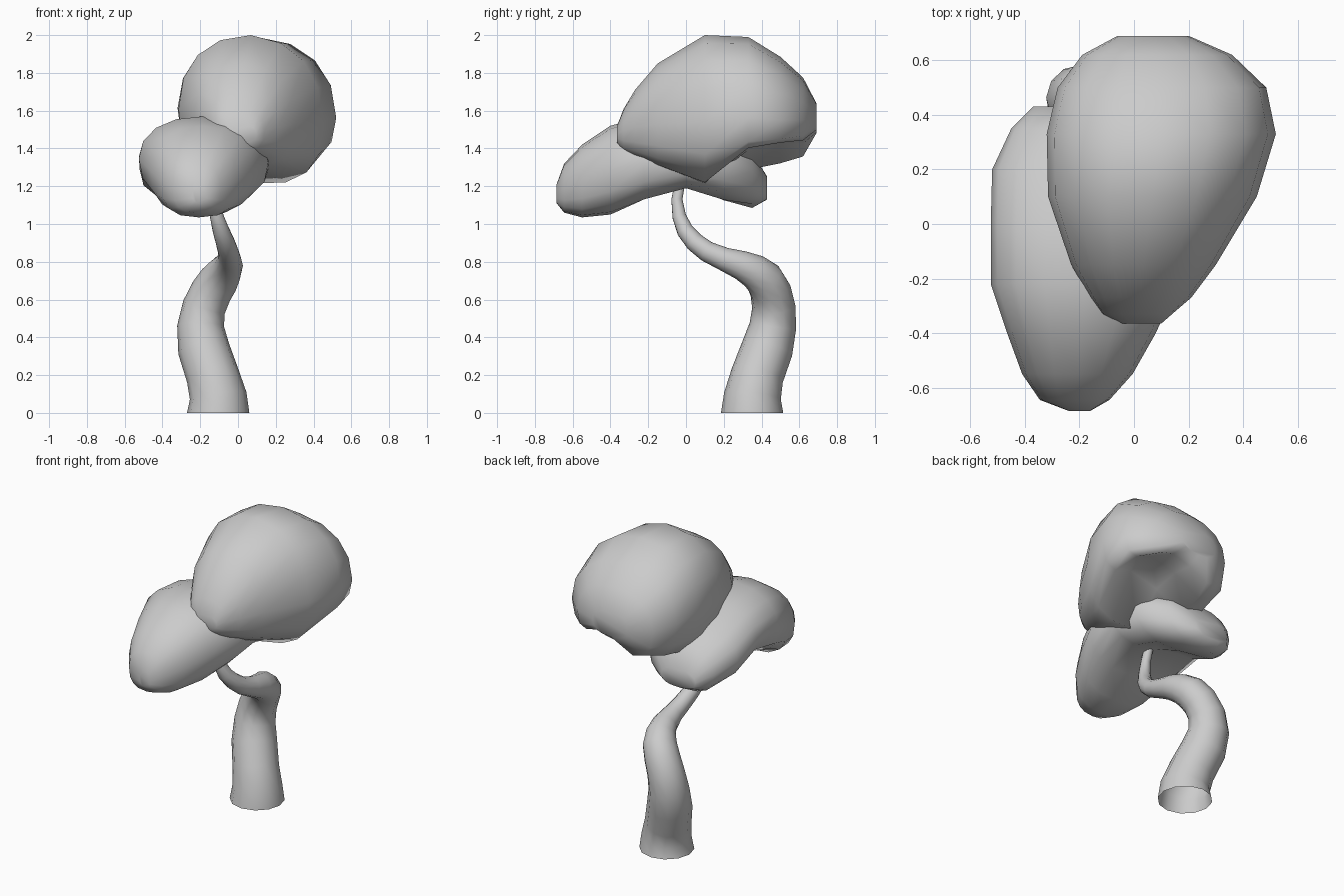
import bpy, bmesh, math

if "Cube" in bpy.data.objects:
    bpy.data.objects.remove(bpy.data.objects["Cube"])

SIDES = 16


def spow(v, e):
    return math.copysign(abs(v) ** e, v)


def foliage(name, sections, hollow_u, low_exp):
    """Loft closed blob along y. Section: y, x0, x1, z0, z1, underside lift, right side tilt."""
    bm = bmesh.new()
    rings = []
    for y, x0, x1, z0, z1, lift, tilt in sections:
        xc, zc, rx, rz = (x0 + x1) / 2, (z0 + z1) / 2, (x1 - x0) / 2, (z1 - z0) / 2
        ring = []
        for i in range(SIDES):
            a = 2 * math.pi * i / SIDES
            c, s = math.cos(a), math.sin(a)
            e = low_exp if s < 0 else 0.9
            u, w = spow(c, e), spow(s, e)
            z = zc + rz * w + tilt * max(u, 0) * (1 - 0.5 * abs(w))
            if w < 0:
                z += lift * -w * math.exp(-((u - hollow_u) / 0.6) ** 2)
            ring.append(bm.verts.new((xc + rx * u, y, z)))
        rings.append(ring)
    for a, b in zip(rings, rings[1:]):
        for i in range(SIDES):
            j = (i + 1) % SIDES
            bm.faces.new((a[i], a[j], b[j], b[i]))
    for ring in (rings[0], rings[-1]):
        bm.faces.new(ring)
    bmesh.ops.recalc_face_normals(bm, faces=bm.faces)
    for f in bm.faces:
        f.smooth = True
    me = bpy.data.meshes.new(name)
    bm.to_mesh(me)
    bm.free()
    ob = bpy.data.objects.new(name, me)
    bpy.context.collection.objects.link(ob)
    return ob


# curved tapering trunk, open at the bottom: x, y, z, radius
path = [
    (-.105, .35, 0, .165), (-.105, .352, .09, .151), (-.135, .378, .2, .14),
    (-.182, .43, .34, .137), (-.198, .46, .46, .124), (-.18, .465, .56, .115),
    (-.14, .448, .645, .11), (-.10, .415, .705, .105), (-.07, .36, .75, .092),
    (-.05, .29, .783, .077), (-.045, .20, .815, .062), (-.052, .11, .855, .055),
    (-.068, .045, .905, .051), (-.09, -.005, .965, .045), (-.112, -.036, 1.04, .037),
    (-.13, -.048, 1.13, .03), (-.14, -.03, 1.23, .028), (-.15, 0, 1.34, .026),
]
cu = bpy.data.curves.new("trunk", 'CURVE')
cu.dimensions = '3D'
cu.bevel_depth = 1.0
cu.bevel_resolution = 4
cu.use_fill_caps = False
sp = cu.splines.new('POLY')
sp.points.add(len(path) - 1)
for p, (x, y, z, r) in zip(sp.points, path):
    p.co = (x, y, z, 1)
    p.radius = r
trunk = bpy.data.objects.new("trunk", cu)
bpy.context.collection.objects.link(trunk)
bpy.context.view_layer.objects.active = trunk
trunk.select_set(True)
bpy.ops.object.convert(target='MESH')
trunk = bpy.context.object
for f in trunk.data.polygons:
    f.use_smooth = True
for v in trunk.data.vertices:
    if v.co.z < 0.03:
        v.co.z = 0

# lower saddle-shaped foliage
foliage("lower_foliage", [
    (-.685, -.24, -.16, 1.11, 1.21, 0, 0),
    (-.645, -.345, -.09, 1.06, 1.32, 0, 0),
    (-.55, -.41, -.005, 1.035, 1.42, 0, 0),
    (-.40, -.465, .08, 1.05, 1.52, 0, 0),
    (-.22, -.525, .16, 1.12, 1.57, .03, -.02),
    (0, -.525, .175, 1.17, 1.54, .08, 0),
    (.20, -.52, .16, 1.10, 1.47, .04, .05),
    (.35, -.45, .02, 1.085, 1.38, 0, .05),
    (.43, -.37, -.12, 1.13, 1.25, 0, 0),
], -.4, .76)

# upper dome foliage, hollow under its back right
foliage("upper_foliage", [
    (-.365, -.05, .10, 1.43, 1.52, 0, 0),
    (-.33, -.12, .14, 1.38, 1.61, 0, 0),
    (-.27, -.16, .21, 1.355, 1.71, 0, -.02),
    (-.15, -.23, .30, 1.31, 1.85, 0, -.05),
    (.10, -.315, .45, 1.215, 2.0, 0, -.07),
    (.33, -.32, .52, 1.235, 1.99, .22, -.05),
    (.50, -.28, .485, 1.275, 1.885, .21, -.03),
    (.62, -.19, .36, 1.325, 1.775, .14, 0),
    (.69, -.06, .20, 1.48, 1.64, 0, 0),
], .35, .76)
